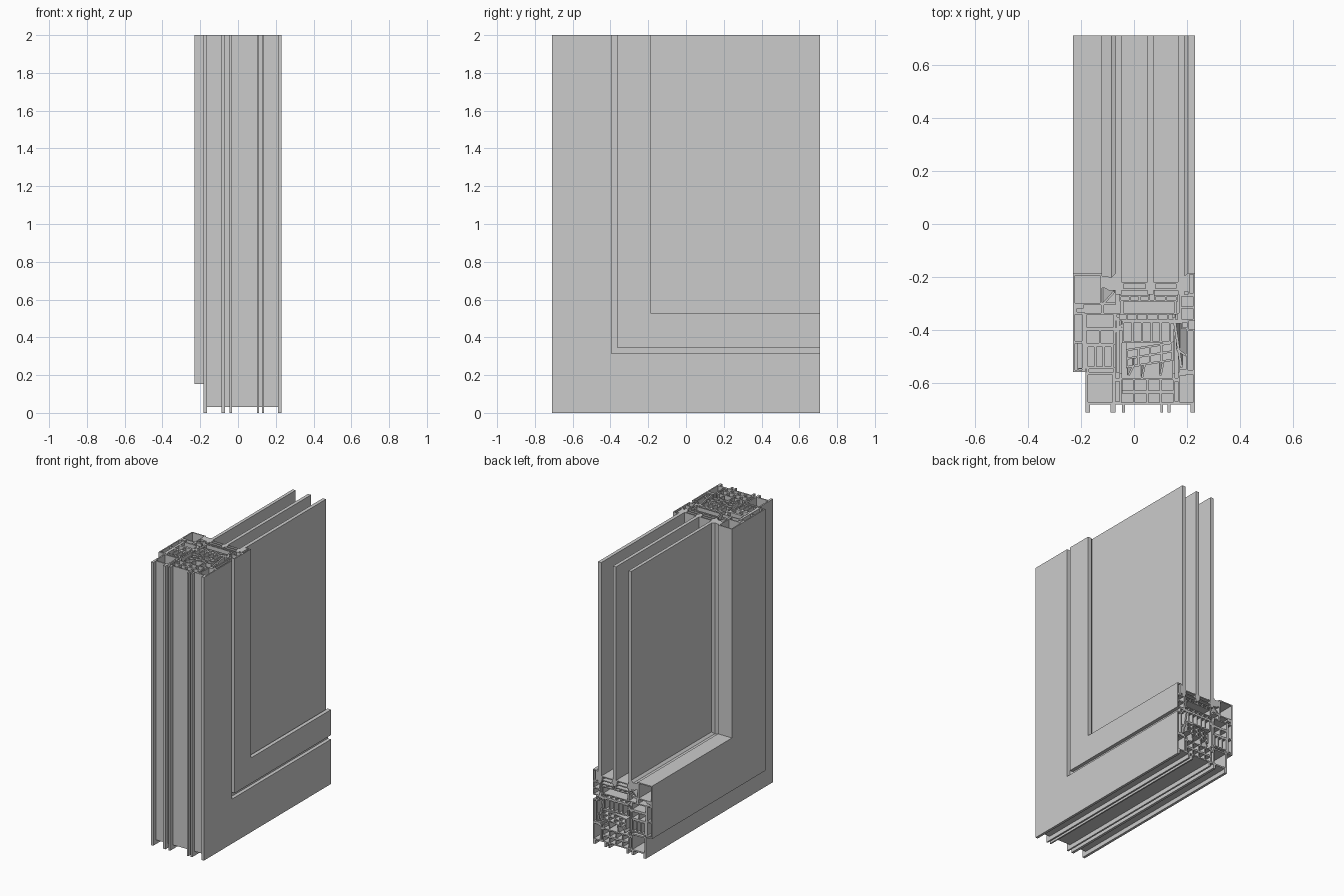
import bpy, bmesh

if "Cube" in bpy.data.objects:
    bpy.data.objects.remove(bpy.data.objects["Cube"])

# Profiles are drawn as (x, d): d is the distance inward from the outer edge.
# Each is swept down the jamb, mitred at the corner and run along the sill.
Y0, YE, ZE = -0.71, 0.71, 2.0


def sweep(name, *shapes):
    """Each shape is a list of loops: the outline first, then its holes."""
    bm = bmesh.new()
    for loops in shapes:
        edges, lookup = [], {}
        for loop in loops:
            rings = [[bm.verts.new(p) for p in pts] for pts in (
                [(x, Y0 + d, ZE) for x, d in loop],
                [(x, Y0 + d, d) for x, d in loop],
                [(x, YE, d) for x, d in loop])]
            n = len(loop)
            for a, b in zip(rings, rings[1:]):
                for i in range(n):
                    j = (i + 1) % n
                    bm.faces.new((a[i], a[j], b[j], b[i]))
            for i in range(n):
                edges.append(bm.edges.get((rings[0][i], rings[0][(i + 1) % n])))
                lookup[rings[0][i]] = rings[2][i]
        cap = bmesh.ops.triangle_fill(bm, edges=edges, use_beauty=True)
        for f in [g for g in cap["geom"] if isinstance(g, bmesh.types.BMFace)]:
            bm.faces.new([lookup[v] for v in reversed(f.verts)])
    bmesh.ops.recalc_face_normals(bm, faces=bm.faces)
    me = bpy.data.meshes.new(name)
    bm.to_mesh(me)
    bm.free()
    ob = bpy.data.objects.new(name, me)
    bpy.context.collection.objects.link(ob)
    return ob


def rect(x0, d0, x1, d1):
    return [(x0, d0), (x1, d0), (x1, d1), (x0, d1)]


def solid(*r):
    return [rect(*r)]


def cells(x0, d0, x1, d1, nx=1, nd=1, t=0.008):
    """Holes of a chambered section with wall thickness t."""
    w, h = (x1 - x0 - t) / nx, (d1 - d0 - t) / nd
    return [rect(x0 + t + i * w, d0 + t + j * h, x0 + (i + 1) * w, d0 + (j + 1) * h)
            for i in range(nx) for j in range(nd)]


def tube(x0, d0, x1, d1, nx=1, nd=1, t=0.008):
    return [rect(x0, d0, x1, d1)] + cells(x0, d0, x1, d1, nx, nd, t)


def bar(x0, d0, x1, d1, w=0.008):
    """Sloping strip between two points."""
    dx, dd = x1 - x0, d1 - d0
    s = w / 2 / (dx * dx + dd * dd) ** 0.5
    a, b = -dd * s, dx * s
    return [[(x0 + a, d0 + b), (x1 + a, d1 + b), (x1 - a, d1 - b), (x0 - a, d0 - b)]]


# Fixed frame, room side: chamber on two legs
sweep("frame_inner_profile",
      [[(-.183, 0), (-.165, 0), (-.165, .03), (-.088, .03), (-.088, 0), (-.07, 0),
        (-.07, .152), (-.183, .152)]] + cells(-.183, .03, -.07, .152, t=.01),
      solid(-.178, .152, -.170, .172), solid(-.078, .152, -.07, .172))

# Fixed frame, thermal break with thin legs
sweep("frame_thermal_break",
      tube(-.055, .03, .155, .13, 4, 1),
      solid(-.07, .03, -.055, .042), solid(.155, .03, .167, .042),
      solid(-.07, .118, -.055, .13), solid(.155, .118, .167, .13),
      solid(-.045, 0, -.033, .03), solid(.10, 0, .11, .03), solid(.127, 0, .138, .03),
      solid(-.055, .13, -.045, .15), solid(.145, .13, .155, .15))
sweep("frame_break_foam", solid(-.045, .072, .147, .084))

# Fixed frame, weather side: chamber, leg and face upstand
sweep("frame_outer_profile",
      [[(.212, 0), (.23, 0), (.23, .315), (.195, .315), (.195, .152), (.165, .152),
        (.165, .03), (.212, .03)]]
      + cells(.165, .03, .23, .152) + cells(.195, .152, .23, .315),
      solid(.172, .14, .195, .162))

# Opening sash, room side: overlap flange and stacked chambers
sweep("sash_inner_profile",
      tube(-.23, .152, -.187, .378, 1, 2),
      tube(-.187, .315, -.07, .375),
      tube(-.187, .255, -.07, .315, 2),
      tube(-.182, .165, -.078, .255, 3),
      solid(-.187, .165, -.182, .255),
      solid(-.23, .378, -.215, .392), solid(-.125, .375, -.112, .405))

# Overlap and frame rebate seals
sweep("rebate_seals",
      tube(-.212, .152, -.183, .168, t=.004),
      bar(-.06, .15, -.06, .36, .01), bar(-.075, .30, -.045, .33),
      bar(.15, .36, .178, .17, .010), bar(.16, .24, .195, .215),
      tube(.178, .315, .205, .345, t=.005))

# Sash thermal break: fins and top plates
sweep("sash_thermal_break",
      tube(-.045, .262, .14, .345, 5),
      tube(-.07, .345, .17, .375, 6, 1, .006),
      solid(-.075, .31, -.045, .32), solid(.14, .335, .18, .345))

# Centre gasket with slanted cells
def lean(loop):
    return [(x, d + (x - .04) * .16) for x, d in loop]


sweep("centre_gasket",
      [lean(l) for l in tube(-.03, .178, .15, .25, 4, 2)],
      bar(-.02, .14, .0, .18), bar(.10, .14, .11, .19), bar(.03, .13, .04, .18))

# Opening sash, weather side
sweep("sash_outer_profile",
      tube(.17, .345, .23, .445, 1, 2),
      tube(.203, .445, .23, .525, t=.006))

# Glazing bead on the room side
sweep("glazing_bead",
      tube(-.23, .405, -.12, .525),
      solid(-.12, .405, -.07, .415), solid(-.12, .47, -.1, .478),
      bar(-.12, .405, -.075, .455), solid(-.23, .392, -.19, .405))

# Seals touching the glass
sweep("glass_seals",
      [[(-.12, .515), (-.12, .475), (-.095, .46), (-.07, .46), (-.07, .525), (-.085, .51)]],
      [[(.19, .455), (.203, .455), (.203, .525), (.19, .515)]])

# Three panes
for name, x0, x1 in (("inner_pane", -.07, -.047), ("middle_pane", .05, .074),
                     ("outer_pane", .165, .19)):
    verts = [(x, y, z) for x in (x0, x1) for y, z in
             ((Y0 + .445, .445), (YE, .445), (YE, ZE), (Y0 + .445, ZE))]
    faces = [(3, 2, 1, 0), (4, 5, 6, 7)] + [
        (i, (i + 1) % 4, (i + 1) % 4 + 4, i + 4) for i in range(4)]
    me = bpy.data.meshes.new(name)
    me.from_pydata(verts, [], faces)
    bm = bmesh.new()
    bm.from_mesh(me)
    bmesh.ops.recalc_face_normals(bm, faces=bm.faces)
    bm.to_mesh(me)
    bm.free()
    bpy.context.collection.objects.link(bpy.data.objects.new(name, me))

# Spacers between panes and the pad beneath them
sweep("glass_spacers", tube(-.047, .46, .05, .492, t=.007), tube(.074, .46, .165, .492, t=.007))
sweep("glazing_pad",
      tube(-.055, .418, .06, .442, 3, 1, .006), tube(.075, .418, .165, .442, 2, 1, .006),
      solid(.06, .418, .075, .424),
      solid(-.05, .375, -.04, .418), solid(.15, .375, .16, .418))
